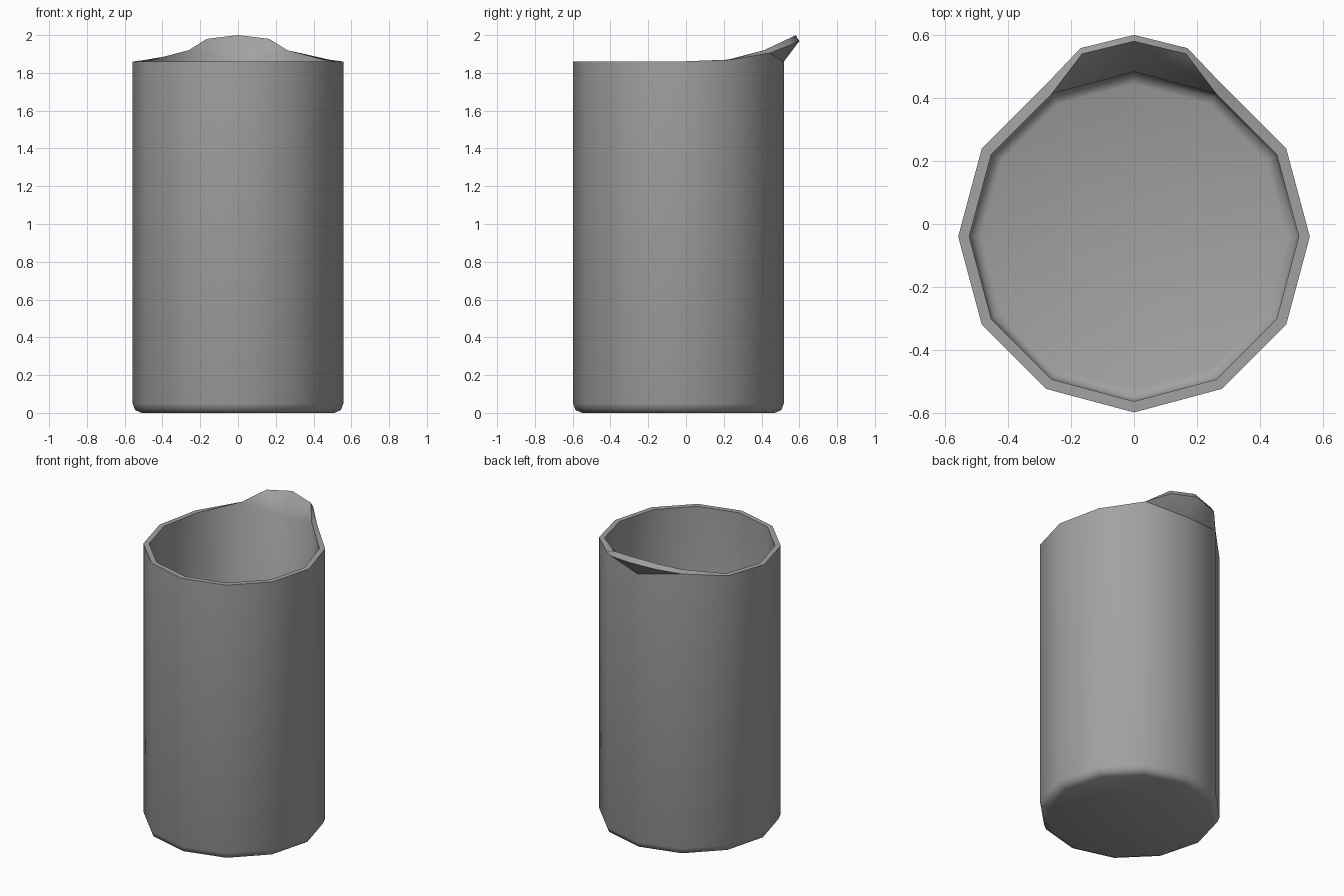
import bpy, bmesh, math

cube = bpy.data.objects.get("Cube")
if cube:
    bpy.data.objects.remove(cube, do_unlink=True)

SIDES = 12
CENTRE_Y = -0.04
TOP = 1.86
BACK = 3          # side index pointing at +y, where the spout sits

grey = bpy.data.materials.new("grey")
grey.use_nodes = True
colour = (0.36, 0.36, 0.36, 1)
grey.diffuse_color = colour
grey.node_tree.nodes["Principled BSDF"].inputs["Base Color"].default_value = colour

bm = bmesh.new()


def ring(radius, height):
    """One ring of the body; height is a function of the side index."""
    verts = []
    for i in range(SIDES):
        a = math.tau * i / SIDES
        verts.append(bm.verts.new((radius * math.cos(a), radius * math.sin(a) + CENTRE_Y, height(i))))
    return verts


def bridge(low, high, skip=()):
    for i in range(SIDES):
        if i not in skip:
            j = (i + 1) % SIDES
            bm.faces.new((low[i], low[j], high[j], high[i]))


def rim_height(shoulder):
    """The rim climbs towards the spout but stays low at its root."""
    rise = {1: 0.01, 2: shoulder}
    return lambda i: TOP + rise.get(abs(i - BACK), 0) if abs(i - BACK) != 2 else TOP + 0.01


def rim(shoulder):
    def height(i):
        return TOP + {1: shoulder, 2: 0.01}.get(abs(i - BACK), 0)
    return height


def wall(profile, shoulder):
    """Stack rings from the base up to the rim and return the first and last."""
    rings = [ring(r, lambda i, z=z: z) for r, z in profile]
    rings.append(ring(profile[-1][0], rim(shoulder)))
    for low, high in zip(rings, rings[1:]):
        bridge(low, high)
    bm.faces.new(rings[0])
    return rings[-1]


def spout(edge, points):
    """Flare the back of a rim out to three lip points; return the lip chain."""
    right, root, left = edge[BACK - 1:BACK + 2]
    p_right, p_mid, p_left = [bm.verts.new(p) for p in points]
    for face in ((right, root, p_right), (root, p_mid, p_right),
                 (root, p_left, p_mid), (root, left, p_left)):
        bm.faces.new(face)
    return [right, p_right, p_mid, p_left, left]


# Outer and inner walls with rounded bottom edges
outer = wall([(0.51, 0), (0.545, 0.015), (0.558, 0.05)], 0.045)
inner = wall([(0.485, 0.035), (0.512, 0.045), (0.523, 0.075)], 0.06)

# Pouring spout
outer_lip = spout(outer, [(0.17, 0.558, 1.95), (0, 0.6, 1.968), (-0.17, 0.558, 1.95)])
inner_lip = spout(inner, [(0.165, 0.54, 1.98), (0, 0.58, 2.0), (-0.165, 0.54, 1.98)])

# Flat rim joining the two walls
bridge(outer, inner, skip=(BACK - 1, BACK))
for k in range(4):
    bm.faces.new((outer_lip[k], outer_lip[k + 1], inner_lip[k + 1], inner_lip[k]))

bmesh.ops.recalc_face_normals(bm, faces=bm.faces[:])
mesh = bpy.data.meshes.new("pitcher_body")
bm.to_mesh(mesh)
bm.free()
mesh.materials.append(grey)
body = bpy.data.objects.new("pitcher_body", mesh)
bpy.context.collection.objects.link(body)

bpy.ops.object.select_all(action="DESELECT")
body.select_set(True)
bpy.context.view_layer.objects.active = body
bpy.ops.object.shade_smooth_by_angle(angle=math.radians(50))
